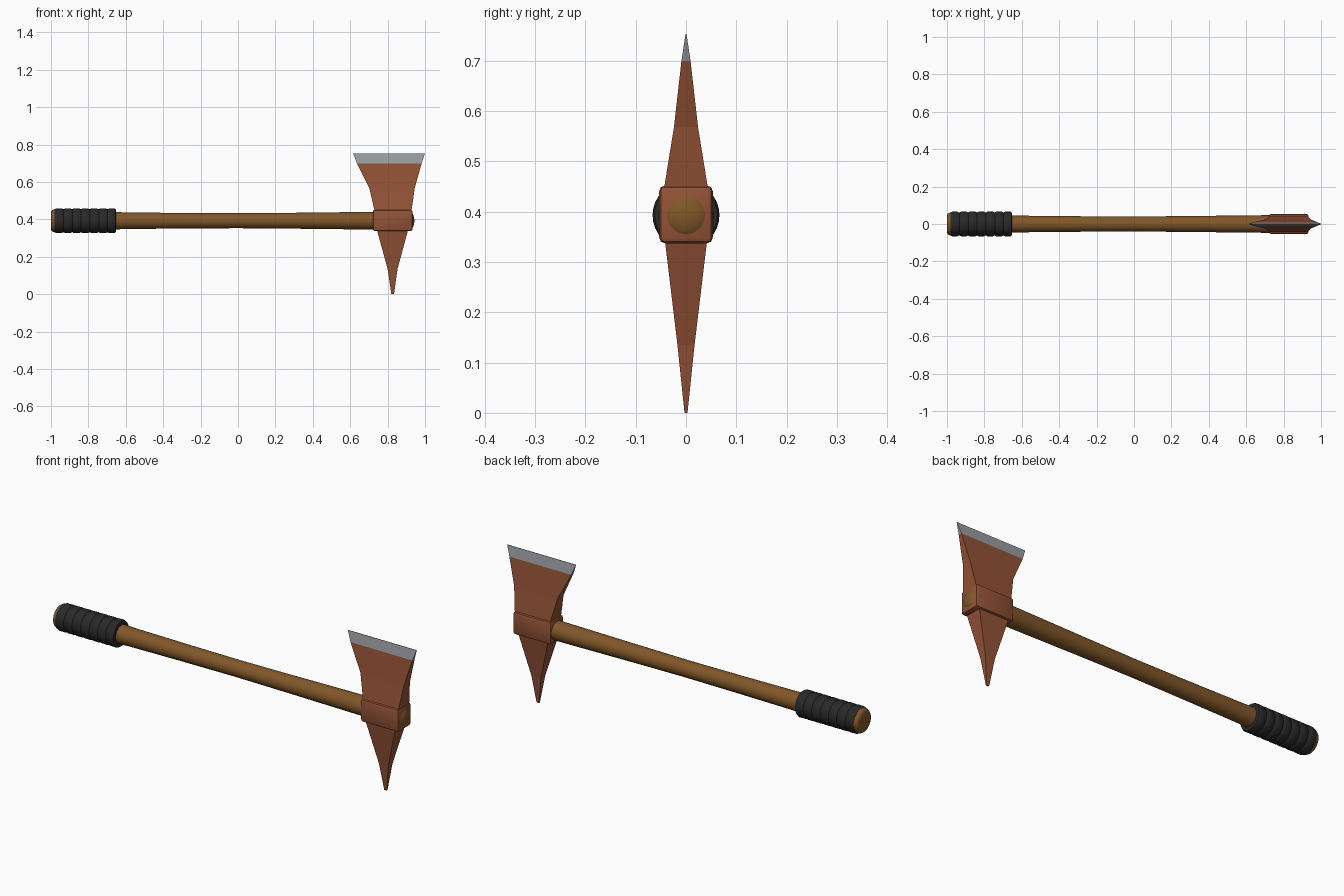
import bpy, bmesh, math

if "Cube" in bpy.data.objects:
    bpy.data.objects.remove(bpy.data.objects["Cube"])

AXIS_Z = 0.393


def material(name, rgb):
    m = bpy.data.materials.new(name)
    m.diffuse_color = (*rgb, 1)
    m.use_nodes = True
    m.node_tree.nodes["Principled BSDF"].inputs["Base Color"].default_value = m.diffuse_color
    return m


wood = material("wood", (0.22, 0.095, 0.022))
rust = material("rusty_iron", (0.29, 0.085, 0.037))
steel = material("steel", (0.33, 0.34, 0.36))
leather = material("black_wrap", (0.022, 0.022, 0.022))


def finish(name, bm, mat, smooth=None):
    bmesh.ops.recalc_face_normals(bm, faces=bm.faces)
    me = bpy.data.meshes.new(name)
    bm.to_mesh(me)
    bm.free()
    ob = bpy.data.objects.new(name, me)
    bpy.context.collection.objects.link(ob)
    me.materials.append(mat)
    if smooth:
        bpy.ops.object.select_all(action='DESELECT')
        ob.select_set(True)
        bpy.context.view_layer.objects.active = ob
        bpy.ops.object.shade_smooth_by_angle(angle=math.radians(smooth))
    return ob


def loft(bm, rings):
    loops = [[bm.verts.new(p) for p in ring] for ring in rings]
    n = len(loops[0])
    for a, b in zip(loops, loops[1:]):
        for i in range(n):
            bm.faces.new((a[i], a[(i + 1) % n], b[(i + 1) % n], b[i]))
    bm.faces.new(loops[0])
    bm.faces.new(loops[-1])


def lathe(name, profile, mat, smooth=40, sides=32):
    """Surface of revolution about the handle axis, profile = (x, radius)."""
    bm = bmesh.new()
    loft(bm, [[(x, r * math.cos(2 * math.pi * i / sides),
                AXIS_Z + r * math.sin(2 * math.pi * i / sides))
               for i in range(sides)] for x, r in profile])
    return finish(name, bm, mat, smooth)


def wedge(name, levels, mat):
    """Flat-faced taper from rectangular sections (z, x0, x1, half thickness)."""
    bm = bmesh.new()
    loft(bm, [[(a, -h, z), (b, -h, z), (b, h, z), (a, h, z)]
              for z, a, b, h in levels])
    return finish(name, bm, mat)


# Wooden handle with flared butt and domed tip
dome = [(0.91 + 0.033 * math.sin(t), 0.055 * math.cos(t))
        for t in [math.radians(a) for a in (0, 20, 40, 60, 75, 86)]]
lathe("handle", [(-1, 0.045), (-0.996, 0.055), (-0.985, 0.061), (-0.965, 0.06),
                 (-0.7, 0.048), (-0.6, 0.0445), (-0.3, 0.0415), (0, 0.040),
                 (0.3, 0.0425), (0.6, 0.046), (0.8, 0.048), (0.88, 0.051)] + dome, wood)

# Wrapped grip: a run of bulging bands
bands, start, end = 7, -0.982, -0.652
w = (end - start) / bands
grip = [(start, 0.056)]
for k in range(bands):
    x = start + k * w
    grip += [(x + 0.04 * w, 0.0615), (x + 0.2 * w, 0.066),
             (x + 0.8 * w, 0.0665), (x + 0.96 * w, 0.0625)]
grip.append((end, 0.046))
lathe("grip_wrap", grip, leather, 35)

# Socket collar around the handle
bm = bmesh.new()
bmesh.ops.create_cube(bm, size=1)
for v in bm.verts:
    v.co = (0.827 + v.co.x * 0.213, v.co.y * 0.107, 0.3945 + v.co.z * 0.115)
bmesh.ops.bevel(bm, geom=bm.edges[:], offset=0.012, segments=2,
                profile=0.5, affect='EDGES')
finish("head_collar", bm, rust, 40)

# Flaring blade, its ground edge, and the rear spike
wedge("blade", [(0.40, 0.733, 0.928, 0.050), (0.45, 0.729, 0.928, 0.043),
                (0.568, 0.702, 0.945, 0.024), (0.70, 0.636, 0.982, 0.009)], rust)
wedge("cutting_edge", [(0.70, 0.636, 0.982, 0.009), (0.753, 0.615, 1.0, 0.001)], steel)
wedge("spike", [(0, 0.820, 0.834, 0.003), (0.135, 0.800, 0.853, 0.017),
                (0.335, 0.745, 0.907, 0.041), (0.38, 0.735, 0.918, 0.046)], rust)
